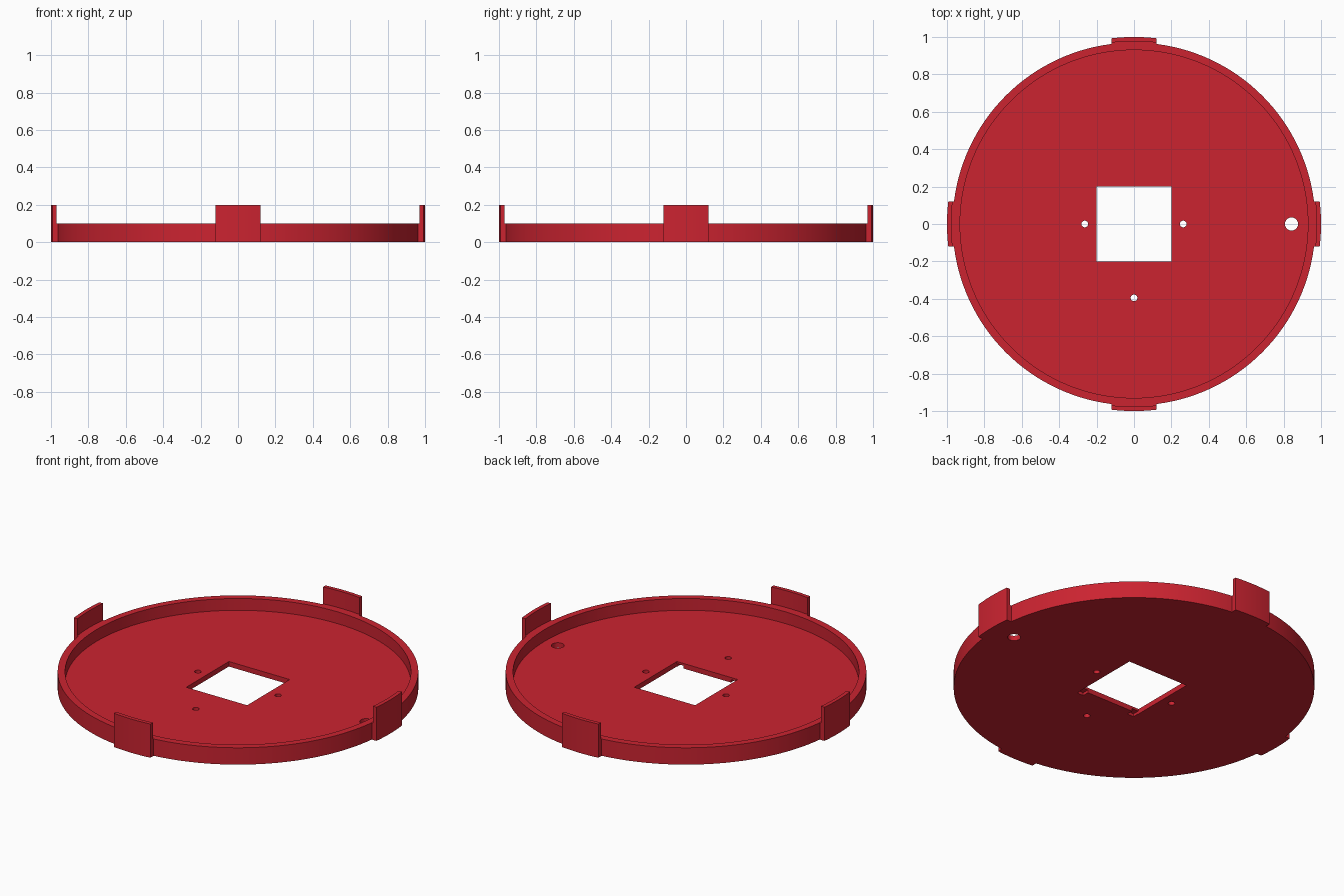
import bpy, bmesh, math
from mathutils import Matrix

if "Cube" in bpy.data.objects:
    bpy.data.objects.remove(bpy.data.objects["Cube"])

RIM_R, INNER_R, RIM_H, FLOOR_H = 0.97, 0.93, 0.10, 0.03
TAB_OUT, TAB_IN, TAB_H, TAB_HALF = 1.0, 0.977, 0.20, 0.12

red = bpy.data.materials.new("red plastic")
red.diffuse_color = (0.60, 0.017, 0.030, 1)
red.use_nodes = True
red.node_tree.nodes["Principled BSDF"].inputs["Base Color"].default_value = red.diffuse_color


def make_object(name, bm):
    bmesh.ops.recalc_face_normals(bm, faces=bm.faces)
    mesh = bpy.data.meshes.new(name)
    bm.to_mesh(mesh)
    bm.free()
    mesh.materials.append(red)
    obj = bpy.data.objects.new(name, mesh)
    bpy.context.collection.objects.link(obj)
    return obj


def smooth(obj):
    bpy.ops.object.select_all(action='DESELECT')
    obj.select_set(True)
    bpy.context.view_layer.objects.active = obj
    bpy.ops.object.shade_smooth_by_angle(angle=math.radians(30))


def cut(target, name, bm):
    cutter = make_object(name, bm)
    cutter.hide_render = True
    cutter.hide_viewport = True
    mod = target.modifiers.new(name, 'BOOLEAN')
    mod.operation, mod.solver, mod.object = 'DIFFERENCE', 'EXACT', cutter


def add_box(bm, x0, x1, y0, y1, z0, z1):
    m = Matrix.Translation(((x0 + x1) / 2, (y0 + y1) / 2, (z0 + z1) / 2))
    bmesh.ops.create_cube(bm, size=1, matrix=m @ Matrix.Diagonal((x1 - x0, y1 - y0, z1 - z0, 1)))


# Shallow round tray, revolved from its cross-section
bm = bmesh.new()
profile = [(0, 0), (RIM_R, 0), (RIM_R, RIM_H), (INNER_R, RIM_H), (INNER_R, FLOOR_H), (0, FLOOR_H)]
verts = [bm.verts.new((r, 0, z)) for r, z in profile]
edges = [bm.edges.new(pair) for pair in zip(verts, verts[1:])]
bmesh.ops.spin(bm, geom=verts + edges, cent=(0, 0, 0), axis=(0, 0, 1),
               angle=2 * math.pi, steps=144, use_merge=False)
bmesh.ops.remove_doubles(bm, verts=bm.verts, dist=1e-5)
tray = make_object("tray", bm)
smooth(tray)

# Central square opening
bm = bmesh.new()
add_box(bm, -0.2, 0.2, -0.2, 0.2, -0.1, 0.2)
cut(tray, "square_opening_cutter", bm)

# Three screw holes and a larger cable hole
bm = bmesh.new()
for x, y, r in [(-0.263, 0, 0.018), (0.263, 0, 0.018), (0, -0.395, 0.018), (0.842, 0, 0.035)]:
    bmesh.ops.create_cone(bm, cap_ends=True, segments=32, radius1=r, radius2=r, depth=0.3,
                          matrix=Matrix.Translation((x, y, 0.05)))
cut(tray, "round_hole_cutter", bm)

# Two small notches under the front edge of the opening
bm = bmesh.new()
for s in (-1, 1):
    xs = sorted((s * 0.155, s * 0.198))
    add_box(bm, xs[0], xs[1], -0.24, -0.18, -0.05, 0.017)
cut(tray, "notch_cutter", bm)


def arc(r, n=12):
    """Points on a circle between the parallel tab ends, facing -y."""
    xs = [-TAB_HALF + 2 * TAB_HALF * i / n for i in range(n + 1)]
    return [(x, -math.sqrt(r * r - x * x)) for x in xs]


# Four curved clip tabs; each has a low root that joins the rim
for k, side in enumerate(("front", "right", "back", "left")):
    bm = bmesh.new()
    # cross-section from outside bottom, up, over the tip and down to the root
    section = [(TAB_OUT, 0), (TAB_OUT, TAB_H), (TAB_IN, TAB_H), (TAB_IN, RIM_H),
               (RIM_R - 0.01, RIM_H), (RIM_R - 0.01, 0)]
    rows = [[bm.verts.new((x, y, z)) for x, y in arc(r)] for r, z in section]
    for a, b in zip(rows, rows[1:] + rows[:1]):
        for i in range(len(a) - 1):
            bm.faces.new((a[i], a[i + 1], b[i + 1], b[i]))
    for end in (0, -1):
        bm.faces.new([row[end] for row in rows])
    bmesh.ops.rotate(bm, verts=bm.verts, cent=(0, 0, 0),
                     matrix=Matrix.Rotation(k * math.pi / 2, 3, 'Z'))
    smooth(make_object(side + "_tab", bm))
